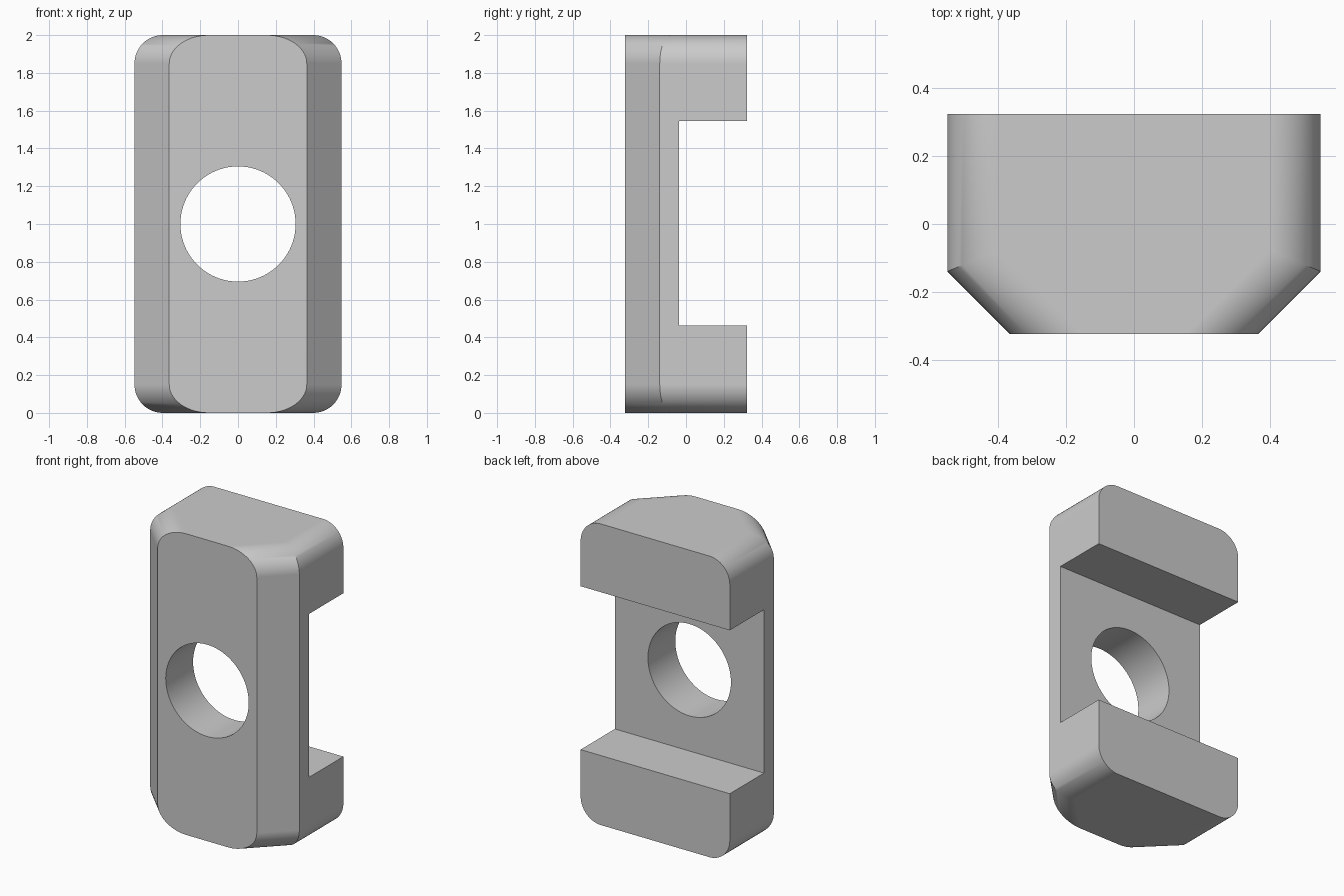
import bpy, bmesh, math
from mathutils import Matrix

if "Cube" in bpy.data.objects:
    bpy.data.objects.remove(bpy.data.objects["Cube"], do_unlink=True)

HALF_W, HALF_D, HEIGHT = 0.548, 0.323, 2.0
CHAMFER, FILLET, STEPS = 0.184, 0.15, 14

grey = bpy.data.materials.new("plain grey")
grey.use_nodes = True
color = (0.6, 0.6, 0.6, 1)
grey.diffuse_color = color
grey.node_tree.nodes["Principled BSDF"].inputs["Base Color"].default_value = color


def make_object(name, bm):
    mesh = bpy.data.meshes.new(name)
    bm.to_mesh(mesh)
    bm.free()
    mesh.materials.append(grey)
    obj = bpy.data.objects.new(name, mesh)
    bpy.context.collection.objects.link(obj)
    return obj


def outline(inset):
    """Plan with front chamfers; sides and chamfers move in, front and back stay."""
    x = HALF_W - inset
    shoulder = -HALF_D + CHAMFER + inset * math.tan(math.pi / 8)
    front = HALF_W - CHAMFER - inset * math.sqrt(2)
    right = [(x, HALF_D), (x, shoulder), (front, -HALF_D)]
    return right + [(-px, py) for px, py in reversed(right)]


# Body: stacked outlines whose inset follows a quarter circle at each end
quarter = [i / STEPS * math.pi / 2 for i in range(STEPS + 1)]
low = [(FILLET * (1 - math.sin(a)), FILLET * (1 - math.cos(a))) for a in quarter]
levels = low + [(inset, HEIGHT - z) for inset, z in reversed(low)]
bm = bmesh.new()
rings = [[bm.verts.new((x, y, z)) for x, y in outline(inset)] for inset, z in levels]
for a, b in zip(rings, rings[1:]):
    for i in range(len(a)):
        j = (i + 1) % len(a)
        bm.faces.new((a[i], a[j], b[j], b[i]))
bm.faces.new(rings[0])
bm.faces.new(rings[-1])
bmesh.ops.recalc_face_normals(bm, faces=bm.faces)
bm.normal_update()
# Merge the flat back and front strips
flat = [e for e in bm.edges if e.calc_face_angle() < 0.001]
bmesh.ops.dissolve_edges(bm, edges=flat, use_verts=False)
body = make_object("body", bm)

# Slot across the back
bm = bmesh.new()
bmesh.ops.create_cube(bm, size=1, matrix=Matrix.Translation((0, 0.464, 1.004))
                      @ Matrix.Diagonal((2, 1, 1.085, 1)))
slot = make_object("slot_cutter", bm)

# Round hole from front to back
bm = bmesh.new()
bmesh.ops.create_cone(bm, cap_ends=True, segments=96, radius1=0.305, radius2=0.305, depth=2,
                      matrix=Matrix.Translation((0, 0, 1)) @ Matrix.Rotation(math.pi / 2, 4, "X"))
hole = make_object("hole_cutter", bm)

for obj in bpy.context.selected_objects:
    obj.select_set(False)
bpy.context.view_layer.objects.active = body
body.select_set(True)
for cutter in (slot, hole):
    cutter.hide_render = True
    mod = body.modifiers.new("cut", "BOOLEAN")
    mod.operation, mod.solver, mod.object = "DIFFERENCE", "EXACT", cutter
    bpy.ops.object.modifier_apply(modifier=mod.name)
    bpy.data.objects.remove(cutter, do_unlink=True)

# Smooth fillets and bore, with flat main faces
bpy.ops.object.shade_smooth_by_angle(angle=math.radians(30))
weighted = body.modifiers.new("weighted normals", "WEIGHTED_NORMAL")
weighted.keep_sharp = True
